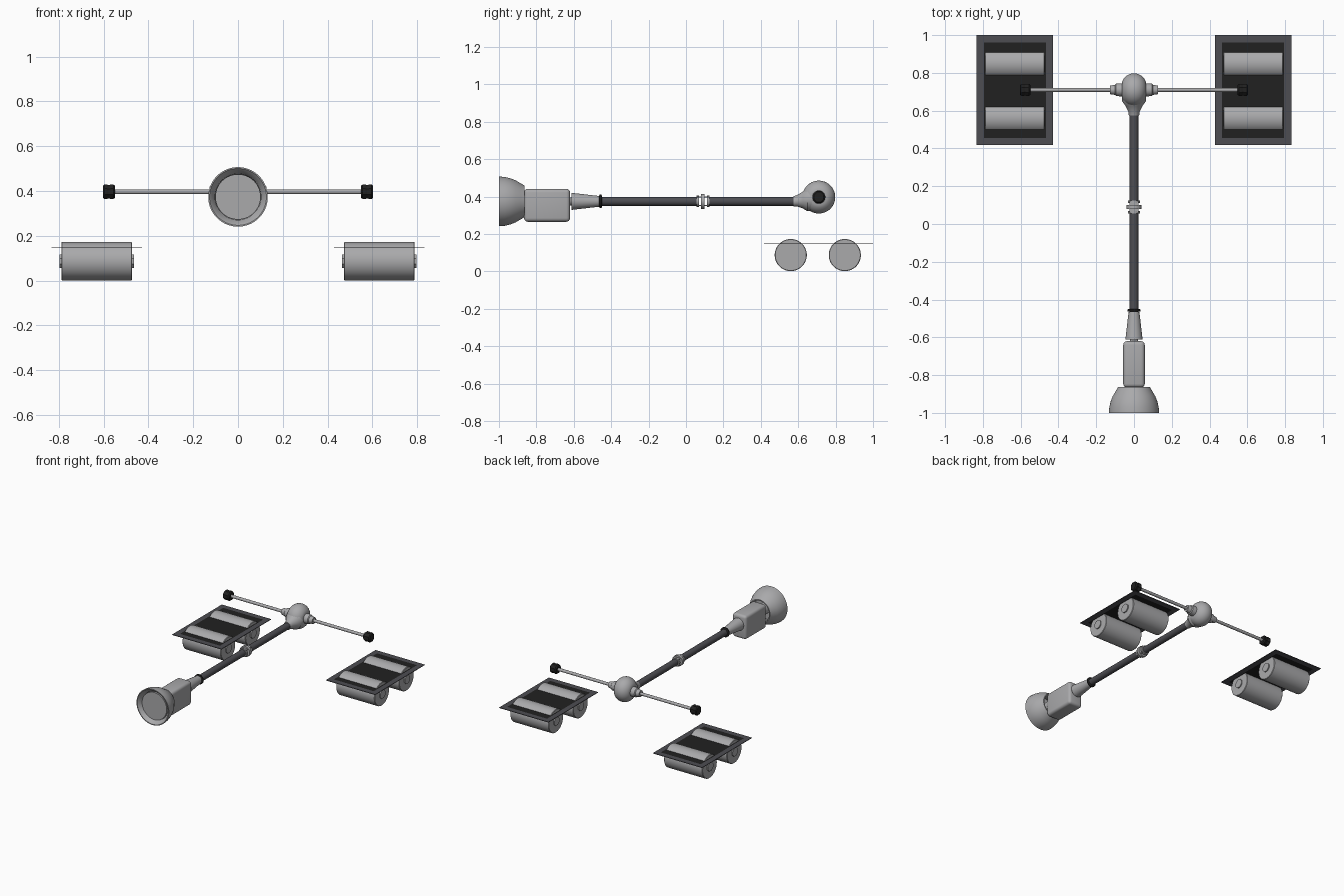
import bpy, bmesh, math
from mathutils import Vector, Matrix

if "Cube" in bpy.data.objects:
    bpy.data.objects.remove(bpy.data.objects["Cube"], do_unlink=True)


def material(name, rgb):
    m = bpy.data.materials.new(name)
    m.use_nodes = True
    m.diffuse_color = (*rgb, 1)
    m.node_tree.nodes["Principled BSDF"].inputs["Base Color"].default_value = (*rgb, 1)
    return m


GREY = material("light grey metal", (0.40, 0.40, 0.41))
DARK = material("dark grey metal", (0.075, 0.075, 0.085))
BLACK = material("black rubber", (0.015, 0.015, 0.015))


def finish(name, bm, mats, smooth=True):
    bmesh.ops.recalc_face_normals(bm, faces=bm.faces)
    mesh = bpy.data.meshes.new(name)
    bm.to_mesh(mesh)
    bm.free()
    for m in mats:
        mesh.materials.append(m)
    ob = bpy.data.objects.new(name, mesh)
    bpy.context.collection.objects.link(ob)
    if smooth:
        bpy.ops.object.select_all(action="DESELECT")
        ob.select_set(True)
        bpy.context.view_layer.objects.active = ob
        bpy.ops.object.shade_smooth_by_angle(angle=math.radians(35))
    return ob


def lathe(name, profile, axis, centre, mat, sides=32, closed=False):
    """Turn (distance, radius) points around an axis through centre."""
    axis = Vector(axis)
    u = Vector((0, 0, 1))
    v = axis.cross(u)
    bm = bmesh.new()
    rings = []
    for d, r in profile:
        ring = []
        for i in range(sides):
            a = math.tau * (i + 0.5) / sides
            ring.append(bm.verts.new(Vector(centre) + axis * d + r * (u * math.cos(a) + v * math.sin(a))))
        rings.append(ring)
    pairs = list(zip(rings, rings[1:]))
    if closed:
        pairs.append((rings[-1], rings[0]))
    else:
        bm.faces.new(rings[0])
        bm.faces.new(rings[-1])
    for a, b in pairs:
        for i in range(sides):
            j = (i + 1) % sides
            bm.faces.new((a[i], a[j], b[j], b[i]))
    return finish(name, bm, [mat])


def box(name, size, centre, mat, bevel=0.0):
    bm = bmesh.new()
    bmesh.ops.create_cube(bm, size=1, matrix=Matrix.Translation(centre) @ Matrix.Diagonal((*size, 1)))
    if bevel:
        bmesh.ops.bevel(bm, geom=bm.edges[:], offset=bevel, segments=4, profile=0.5, affect="EDGES")
    return finish(name, bm, [mat], smooth=bevel > 0)


X, Y = (1, 0, 0), (0, 1, 0)
SHAFT_Z, ARM_Z, ARM_Y = 0.374, 0.397, 0.71
SHAFT = (0, 0, SHAFT_Z)

# Front dish: thin flared shell, open at the back, with a recessed disc
lathe("front_dish", [(-0.863, 0.085), (-0.885, 0.097), (-0.91, 0.112), (-0.94, 0.124), (-0.97, 0.131),
                     (-1.0, 0.133), (-1.0, 0.127), (-0.975, 0.104), (-0.95, 0.10), (-0.90, 0.088),
                     (-0.863, 0.078)], Y, SHAFT, GREY, 48, closed=True)
lathe("front_disc", [(-0.98, 0.101), (-0.965, 0.101)], Y, SHAFT, GREY, 48)
lathe("dish_mount", [(-0.97, 0.04), (-0.86, 0.04)], Y, SHAFT, GREY)

# Motor housing and tapered sleeve
box("motor_housing", (0.114, 0.246, 0.176), (0, -0.743, 0.353), GREY, 0.02)
lathe("housing_neck", [(-0.63, 0.022), (-0.60, 0.022)], Y, SHAFT, GREY)
lathe("tapered_sleeve", [(-0.612, 0.046), (-0.466, 0.029)], Y, SHAFT, GREY, 24)
lathe("sleeve_ring", [(-0.464, 0.031), (-0.461, 0.036), (-0.453, 0.036), (-0.45, 0.031)], Y, SHAFT, BLACK, 24)

# Main shaft in two lengths, joined by an open coupling
lathe("front_shaft", [(-0.47, 0.024), (0.06, 0.024)], Y, SHAFT, DARK, 16)
lathe("rear_shaft", [(0.12, 0.024), (0.60, 0.024)], Y, SHAFT, DARK, 16)
for name, y, w, r in (("front", 0.062, 0.014, 0.031), ("middle", 0.09, 0.02, 0.04), ("rear", 0.118, 0.014, 0.031)):
    lathe(name + "_coupling_ring", [(y - w / 2, r), (y + w / 2, r)], Y, SHAFT, GREY, 24)
for name, side in (("upper", 1), ("lower", -1)):
    box(name + "_coupling_strap", (0.05, 0.06, 0.006), (0, 0.09, SHAFT_Z + side * 0.023), GREY)

# Rear gear ball with a sloping collar onto the shaft
ball = [(0.069 * math.sin(t), 0.088 * math.cos(t) ** 0.8)
        for t in (math.radians(a) for a in range(-66, 67, 11))]
lathe("gear_ball", ball, X, (0, ARM_Y, ARM_Z), GREY, 40)
collar_axis = Vector((0, 0.12, 0.018)).normalized()
lathe("ball_collar", [(0, 0.028), (0.02, 0.031), (0.05, 0.045), (0.075, 0.064), (0.12, 0.066)],
      collar_axis, (0, 0.575, SHAFT_Z), GREY)

for name, s in (("left", 1), ("right", -1)):
    # Cross arm with hub and rubber end cap
    hub = (0, ARM_Y, ARM_Z)
    ax = (s, 0, 0)
    lathe(name + "_arm_hub", [(0.05, 0.036), (0.095, 0.033), (0.10, 0.027), (0.127, 0.023)], ax, hub, GREY, 24)
    lathe(name + "_arm", [(0.06, 0.011), (0.57, 0.011)], ax, hub, GREY, 16)
    lathe(name + "_arm_cap", [(0.549, 0.028), (0.556, 0.035), (0.570, 0.035), (0.574, 0.032), (0.580, 0.032),
                              (0.584, 0.035), (0.597, 0.035), (0.603, 0.028)], ax, hub, BLACK, 8)

    # Thin roller plate: dark border around a black panel
    bm = bmesh.new()
    bmesh.ops.create_cube(bm, size=1, matrix=Matrix.Translation((s * 0.631, 0.709, 0.147))
                          @ Matrix.Diagonal((0.404, 0.582, 0.004, 1)))
    bm.normal_update()
    panels = [f for f in bm.faces if abs(f.normal.z) > 0.9]
    bmesh.ops.inset_individual(bm, faces=panels, thickness=0.038, use_even_offset=True)
    for f in panels:
        f.material_index = 1
    finish(name + "_roller_plate", bm, [DARK, BLACK], smooth=False)

    # Pair of rollers with small axle hubs
    for place, y in (("front", 0.56), ("rear", 0.849)):
        c = (s * 0.631, y, 0.087)
        lathe(f"{name}_{place}_roller", [(-0.158, 0.083), (-0.155, 0.086), (0.155, 0.086), (0.158, 0.083)],
              X, c, GREY, 40)
        lathe(f"{name}_{place}_roller_axle", [(-0.166, 0.033), (0.166, 0.033)], X, c, GREY, 8)
